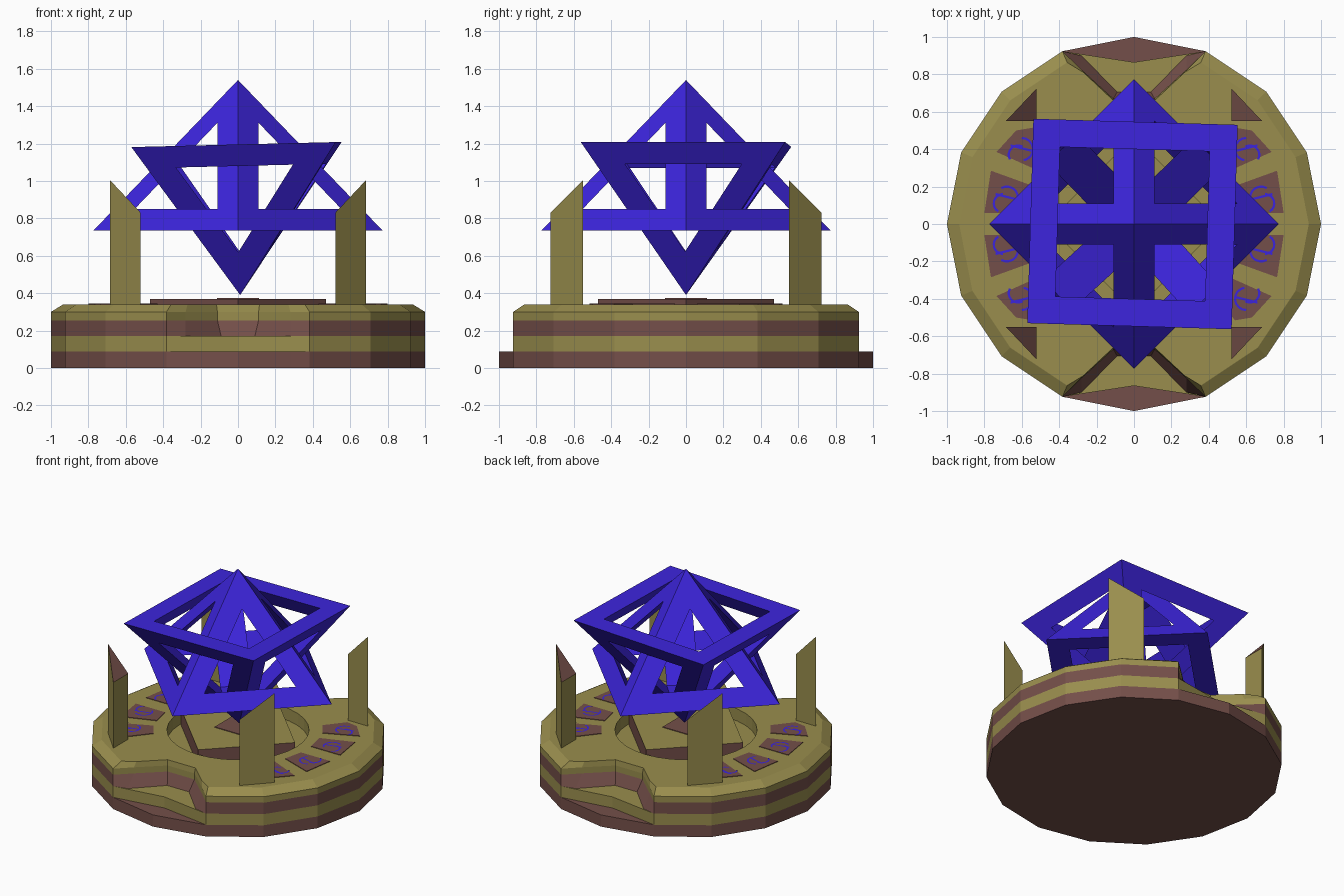
import bpy, bmesh
from math import cos, sin, pi, radians
from mathutils import Matrix, Vector

cube = bpy.data.objects.get("Cube")
if cube:
    bpy.data.objects.remove(cube, do_unlink=True)


def material(name, rgb):
    m = bpy.data.materials.new(name)
    m.use_nodes = True
    m.diffuse_color = (*rgb, 1)
    m.node_tree.nodes["Principled BSDF"].inputs["Base Color"].default_value = (*rgb, 1)
    return m


GOLD, BROWN, BLUE = 0, 1, 2
MATS = [material("old gold", (0.32, 0.27, 0.075)),
        material("dusty brown", (0.175, 0.078, 0.067)),
        material("deep blue", (0.046, 0.018, 0.72))]


def finish(bm, name):
    bmesh.ops.remove_doubles(bm, verts=bm.verts, dist=0.0005)
    bmesh.ops.recalc_face_normals(bm, faces=bm.faces)
    mesh = bpy.data.meshes.new(name)
    bm.to_mesh(mesh)
    bm.free()
    for m in MATS:
        mesh.materials.append(m)
    ob = bpy.data.objects.new(name, mesh)
    bpy.context.collection.objects.link(ob)
    return ob


def face(bm, verts, mat):
    f = bm.faces.new(verts)
    f.material_index = mat
    return f


def bridge(bm, low, high, mat):
    n = len(low)
    for i in range(n):
        j = (i + 1) % n
        face(bm, (low[i], low[j], high[j], high[i]), mat)


def prism(name, pts, bottom, tops, side, top):
    """Upright prism; tops is one height, or one height per corner."""
    bm = bmesh.new()
    if not isinstance(tops, (list, tuple)):
        tops = [tops] * len(pts)
    low = [bm.verts.new((x, y, bottom)) for x, y in pts]
    high = [bm.verts.new((x, y, z)) for (x, y), z in zip(pts, tops)]
    bridge(bm, low, high, side)
    face(bm, low[::-1], side)
    face(bm, high, top)
    return finish(bm, name)


def polar(r, deg):
    return (r * cos(radians(deg)), r * sin(radians(deg)))


# Sixteen-sided base: stacked bands with a stepped notch at front and back
def ring(bm, z, r, notch):
    side = [polar(r, a) for a in (0, 22.5, 45, 67.5)]
    quarter = side + list(notch)
    half = quarter + [(-x, y) for x, y in reversed(quarter[:-1])]
    full = half + [(x, -y) for x, y in reversed(half[1:-1])]
    return [bm.verts.new((x, y, z)) for x, y in full]


rim = [(0.28, 0.944), (0.11, 0.978), (0, 1)]
kite = [(0.28, 0.908), (0.11, 0.882), (0, 0.865)]
slope_low = [(0.28, 0.9), (0.09, 0.705), (0, 0.705)]
slope_high = [(0.28, 0.825), (0.11, 0.67), (0, 0.67)]
crest = [(0.27, 0.81), (0.115, 0.665), (0, 0.665)]

TOP, PIT = 0.34, 0.25
bm = bmesh.new()
levels = [(0, 1, rim, BROWN), (0.087, 1, rim, BROWN), (0.087, 1, kite, GOLD),
          (0.17, 1, kite, GOLD), (0.17, 1, slope_low, BROWN),
          (0.255, 1, slope_high, GOLD), (0.3, 1, slope_high, GOLD),
          (TOP, 0.935, crest, GOLD)]
rings = [ring(bm, z, r, notch) for z, r, notch, _ in levels]
for i in range(len(rings) - 1):
    bridge(bm, rings[i], rings[i + 1], levels[i][3])
face(bm, rings[0][::-1], BROWN)

# Round pit in the middle of the base
lip, floor = [[bm.verts.new((*polar(0.48, 360 * i / 32), z)) for i in range(32)]
              for z in (TOP, PIT)]
bridge(bm, floor, lip, GOLD)
face(bm, floor, GOLD)
loops = [bm.edges.get((l[i - 1], l[i])) for l in (rings[-1], lip) for i in range(len(l))]
fill = bmesh.ops.triangle_fill(bm, use_beauty=True, use_dissolve=False, edges=loops)
for g in fill["geom"]:
    if isinstance(g, bmesh.types.BMFace):
        g.material_index = GOLD
finish(bm, "base")

# Diamond block standing in the pit, with a small centre plate
prism("pit_block", [polar(0.47, a) for a in (0, 90, 180, 270)], PIT, 0.37, BROWN, GOLD)
prism("centre_plate", [polar(0.16, a) for a in (45, 135, 225, 315)], 0.37, 0.375, BROWN, BROWN)

# Four three-sided pillars with slanted tops
for sx, sy, label in ((1, -1, "front_left"), (-1, -1, "front_right"),
                      (1, 1, "back_left"), (-1, 1, "back_right")):
    corners = [(0.685, 0.55), (0.52, 0.725), (0.52, 0.55)]
    prism("pillar_" + label, [(sx * x, sy * y) for x, y in corners],
          0.3, [1.005, 0.83, 0.83], GOLD, BROWN)


# Inlaid tiles with curved marks
def ribbon(bm, pts, width, z):
    pts = [Vector(p) for p in pts]
    pairs = []
    for i, p in enumerate(pts):
        d = (pts[min(i + 1, len(pts) - 1)] - pts[max(i - 1, 0)]).normalized()
        n = Vector((-d.y, d.x)) * width / 2
        pairs.append([bm.verts.new((*q, z)) for q in (p + n, p - n)])
    for (a, b), (c, d) in zip(pairs, pairs[1:]):
        face(bm, (a, b, d, c), BLUE)


def arc(centre, r, start, end):
    return [(centre[0] + r * cos(radians(start + (end - start) * i / 8)),
             centre[1] + r * sin(radians(start + (end - start) * i / 8))) for i in range(9)]


tiles = [[(0.56, 0.06), (0.80, 0.06), (0.765, 0.285), (0.53, 0.2)],
         [(0.5, 0.28), (0.735, 0.385), (0.63, 0.5), (0.54, 0.515), (0.43, 0.38)]]
for sx in (1, -1):
    for sy in (1, -1):
        for k, tile in enumerate(tiles):
            label = f"{'left' if sx > 0 else 'right'}_{'back' if sy > 0 else 'front'}_{k + 1}"
            prism("tile_" + label, [(sx * x, sy * y) for x, y in tile],
                  TOP - 0.002, TOP + 0.004, BROWN, BROWN)
            cx, cy = ((0.68, 0.14), (0.6, 0.4))[k]
            turn = 30 * k
            bm = bmesh.new()
            strokes = [arc((cx, cy), 0.06, turn + 60, turn + 230),
                       arc((cx + 0.02, cy - 0.03), 0.05, turn - 60, turn + 90),
                       [(cx - 0.06, cy - 0.01), (cx + 0.06, cy + 0.02)]]
            for s in strokes:
                ribbon(bm, [(sx * x, sy * y) for x, y in s], 0.012, TOP + 0.007)
            ob = finish(bm, "mark_" + label)
            for f in ob.data.polygons:
                if f.normal.z < 0:
                    f.flip()


# Open pyramid frame: triangular windows, three-sided struts
def pyramid_frame(name, matrix):
    R, H, W, Z = 0.773, 0.805, 0.11, 0.115
    bm = bmesh.new()

    def four(x, y, z):
        return [bm.verts.new(Matrix.Rotation(pi / 2 * k, 3, 'Z') @ Vector((x, y, z)))
                for k in range(4)]

    reach = R * (1 - Z / H) - W
    apex = bm.verts.new((0, 0, H))
    C = four(R, 0, 0)                               # outer corners
    O = four(0.566, 0, 0)                           # base opening
    B, D = four(reach, W, Z), four(reach, -W, Z)    # window feet
    T = four(W, W, H * (1 - 2 * W / R))             # window tips
    for k in range(4):
        n = (k + 1) % 4
        for loop in ((apex, C[k], B[k], T[k]), (apex, T[k], D[n], C[n]),
                     (C[k], C[n], D[n], B[k]), (B[k], D[n], O[n], O[k]),
                     (D[k], B[k], O[k]), (T[k - 1], D[k], B[k], T[k]),
                     (C[k], O[k], O[n], C[n])):
            face(bm, loop, BLUE)
    face(bm, T, BLUE)
    ob = finish(bm, name)
    ob.matrix_world = matrix


pyramid_frame("upright_pyramid", Matrix.Translation((0, 0, 0.735)))
pyramid_frame("inverted_pyramid", Matrix.Translation((-0.008, 0, 1.195))
              @ Matrix.Rotation(radians(-1.4), 4, 'Y')
              @ Matrix.Rotation(radians(43.3), 4, 'Z')
              @ Matrix.Rotation(pi, 4, 'X'))
